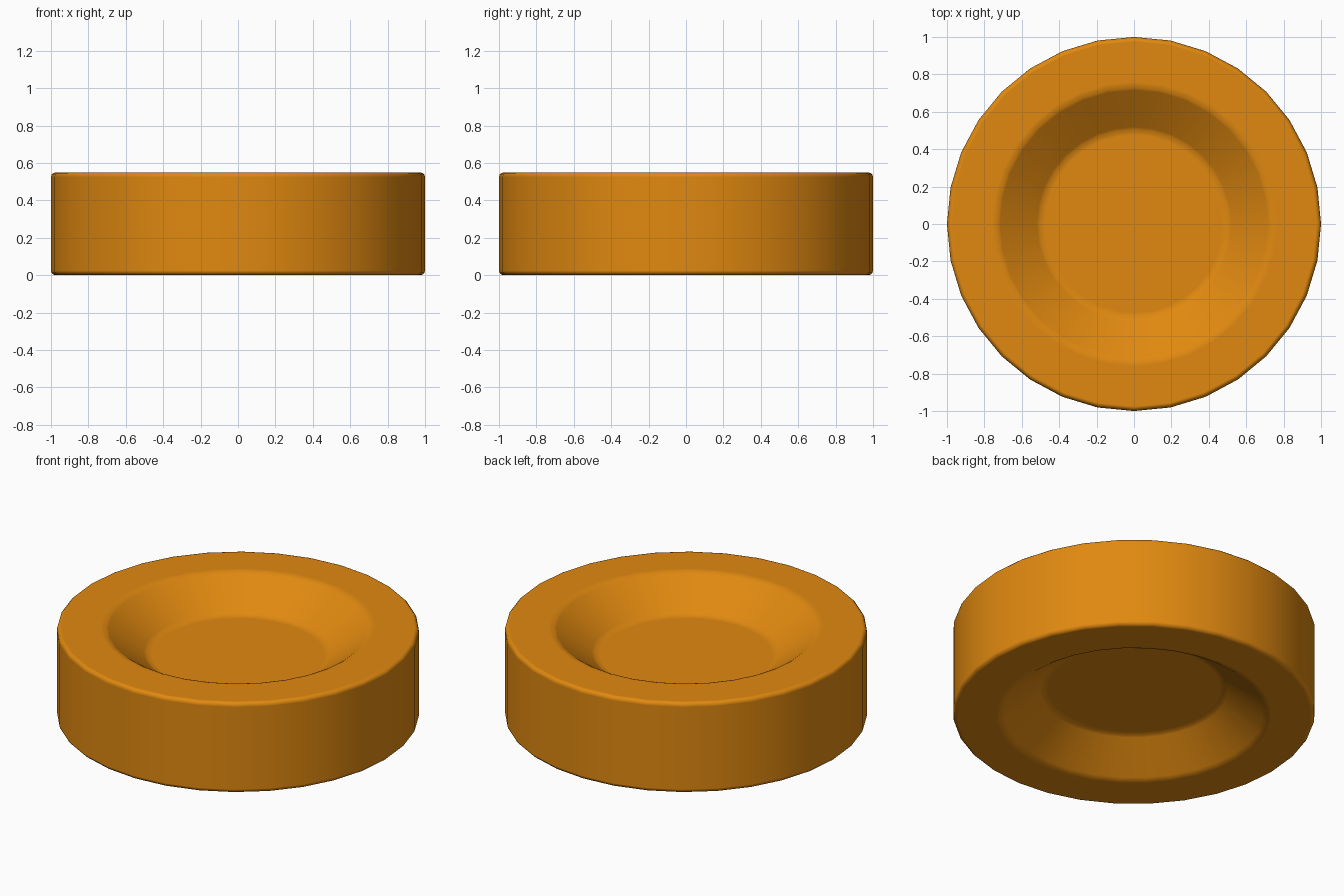
import bpy, bmesh
from math import cos, sin, tau, radians

if "Cube" in bpy.data.objects:
    bpy.data.objects.remove(bpy.data.objects["Cube"])

SIDES = 32
HEIGHT = 0.55
DEPTH = 0.17

# Half profile (radius, z) from the lower dish floor round to the upper dish floor
profile = [(0.50, DEPTH), (0.735, 0), (1, 0),
           (1, HEIGHT), (0.735, HEIGHT), (0.50, HEIGHT - DEPTH)]

# Disc body with a sloped dish in both faces
bm = bmesh.new()
rings = [[bm.verts.new((r * cos(tau * i / SIDES), r * sin(tau * i / SIDES), z))
          for i in range(SIDES)] for r, z in profile]
for a, b in zip(rings, rings[1:]):
    for i in range(SIDES):
        j = (i + 1) % SIDES
        bm.faces.new((a[i], a[j], b[j], b[i]))
bm.faces.new(rings[0])
bm.faces.new(rings[-1])
bmesh.ops.recalc_face_normals(bm, faces=bm.faces)
mesh = bpy.data.meshes.new("dished_disc")
bm.to_mesh(mesh)
bm.free()
mesh.shade_smooth()

disc = bpy.data.objects.new("dished_disc", mesh)
bpy.context.collection.objects.link(disc)

# Small rounding on all circular edges
bevel = disc.modifiers.new("edge_rounding", 'BEVEL')
bevel.width = 0.025
bevel.segments = 3
bevel.limit_method = 'ANGLE'
bevel.angle_limit = radians(25)
bevel.harden_normals = True

# Orange colour
mat = bpy.data.materials.new("orange")
mat.diffuse_color = (0.75, 0.25, 0.005, 1)
mat.use_nodes = True
mat.node_tree.nodes["Principled BSDF"].inputs["Base Color"].default_value = mat.diffuse_color
mesh.materials.append(mat)
